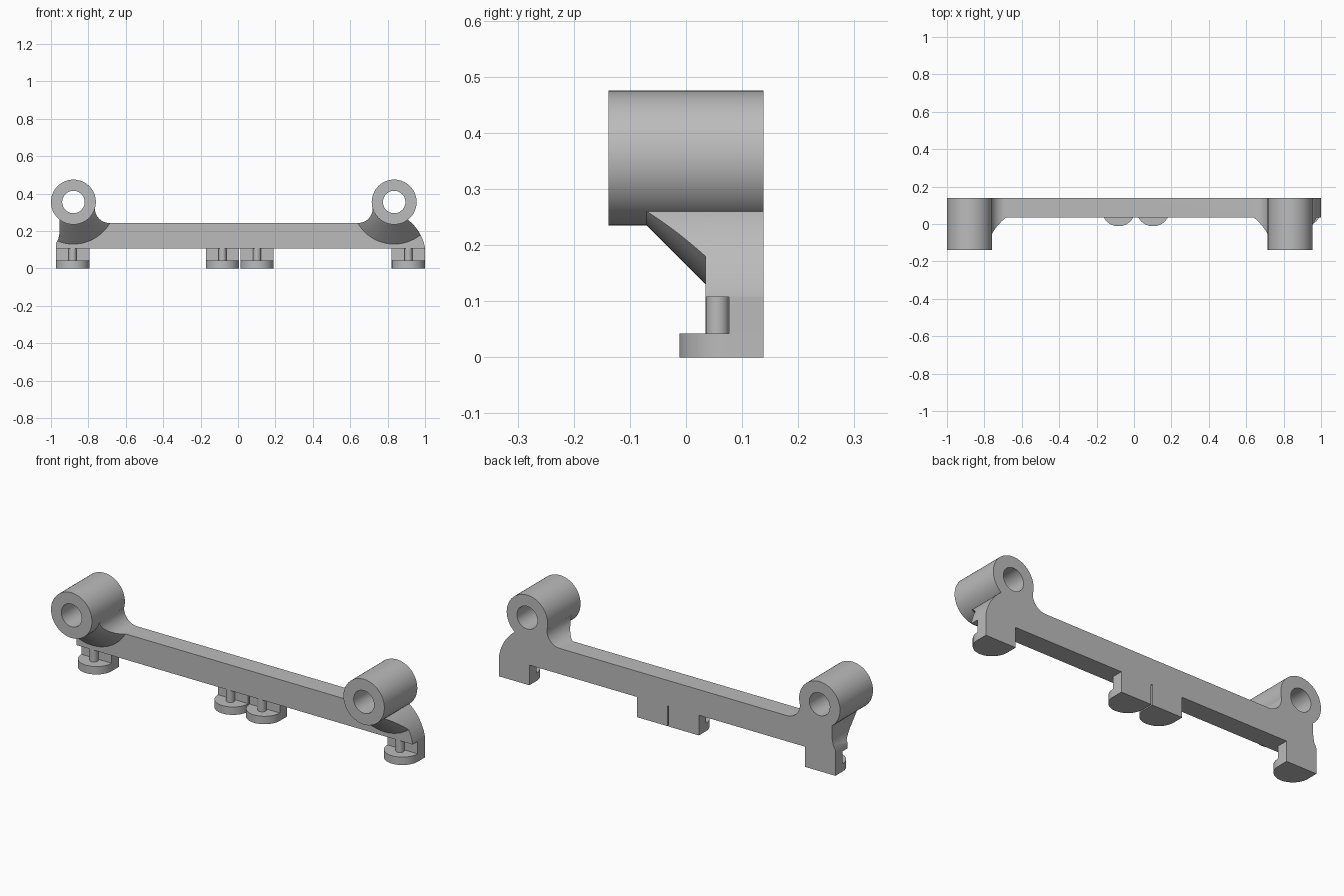
import bpy, bmesh
from math import cos, sin, radians, pi
from mathutils import Matrix, Vector

if "Cube" in bpy.data.objects:
    bpy.data.objects.remove(bpy.data.objects["Cube"], do_unlink=True)

grey = bpy.data.materials.new("plain grey")
grey.use_nodes = True
COLOUR = (0.5, 0.5, 0.5, 1)
grey.diffuse_color = COLOUR
grey.node_tree.nodes["Principled BSDF"].inputs["Base Color"].default_value = COLOUR

BACK, FACE, FRONT = 0.138, 0.035, -0.138
BEAM_LOW, BEAM_TOP = 0.107, 0.243
TUBE_Z, TUBE_R, BORE_R = 0.355, 0.12, 0.06
LEFT_X, RIGHT_X = 0.835, -0.88


def finish(name, bm):
    bmesh.ops.recalc_face_normals(bm, faces=bm.faces)
    mesh = bpy.data.meshes.new(name)
    bm.to_mesh(mesh)
    bm.free()
    obj = bpy.data.objects.new(name, mesh)
    bpy.context.collection.objects.link(obj)
    mesh.materials.append(grey)
    return obj


def arc(cx, cy, r, start, end, n=12):
    angles = [radians(start + (end - start) * i / n) for i in range(n + 1)]
    return [(cx + r * cos(a), cy + r * sin(a)) for a in angles]


def extrude(bm, points, offset):
    face = bm.faces.new([bm.verts.new(p) for p in points])
    new = bmesh.ops.extrude_face_region(bm, geom=[face])["geom"]
    moved = [v for v in new if isinstance(v, bmesh.types.BMVert)]
    bmesh.ops.translate(bm, verts=moved, vec=Vector(offset))


def prism(name, outline, y0, y1):
    bm = bmesh.new()
    extrude(bm, [(x, y0, z) for x, z in outline], (0, y1 - y0, 0))
    return finish(name, bm)


def round_y(name, x, y0, y1, r0, r1):
    # Cylinder or cone lying along y
    bm = bmesh.new()
    place = Matrix.Translation((x, (y0 + y1) / 2, TUBE_Z)) @ Matrix.Rotation(-pi / 2, 4, "X")
    bmesh.ops.create_cone(bm, cap_ends=True, segments=64, radius1=r0, radius2=r1,
                          depth=y1 - y0, matrix=place)
    return finish(name, bm)


def combine(target, tool, operation):
    mod = target.modifiers.new(operation.lower(), "BOOLEAN")
    mod.operation, mod.solver, mod.object = operation, "EXACT", tool
    bpy.context.view_layer.objects.active = target
    bpy.ops.object.modifier_apply(modifier=mod.name)
    bpy.data.objects.remove(tool, do_unlink=True)


def smooth(obj):
    bpy.ops.object.select_all(action="DESELECT")
    obj.select_set(True)
    bpy.context.view_layer.objects.active = obj
    bpy.ops.object.shade_smooth_by_angle(angle=radians(28))


# Beam outline with filleted necks that run up into the tubes
fillet = 0.077
outline = [(-0.973, BEAM_LOW), (1.0, BEAM_LOW)]
outline += arc(0.763, 0.068, 0.2405, 10, 53)
outline += [(LEFT_X, TUBE_Z)]
outline += arc(0.643, BEAM_TOP + fillet, fillet, 0, -90)
outline += arc(-0.688, BEAM_TOP + fillet, fillet, -90, -180)
outline += [(RIGHT_X, TUBE_Z), (-0.953, 0.27), (-0.954, 0.19), (-0.96, 0.16), (-0.973, 0.135)]
body = prism("beam_with_tubes", outline, FACE, BACK)

# Conical gussets, tubes, then the bores through everything
for x in (RIGHT_X, LEFT_X):
    gusset = round_y("gusset", x, -0.09, FACE + 0.01, 0.1, 0.235)
    combine(gusset, prism("gusset_limit", outline, -0.12, FACE + 0.03), "INTERSECT")
    combine(body, gusset, "UNION")
    combine(body, round_y("tube", x, FRONT, BACK, TUBE_R, TUBE_R), "UNION")
for x in (RIGHT_X, LEFT_X):
    combine(body, round_y("bore", x, -0.3, 0.3, BORE_R, BORE_R), "DIFFERENCE")
smooth(body)

# Clip feet: rounded base, rear block and a small round pin
MID_Y, BASE_TOP, HALF = 0.077, 0.042, 0.089
FEET = {"right_outer": -0.884, "right_inner": -0.083, "left_inner": 0.102, "left_outer": 0.911}
for side, x in FEET.items():
    bm = bmesh.new()
    base = arc(x, MID_Y, HALF, 180, 360, 32) + [(x + HALF, BACK), (x - HALF, BACK)]
    extrude(bm, [(px, py, 0) for px, py in base], (0, 0, BASE_TOP))
    block = [(x - HALF, MID_Y), (x + HALF, MID_Y), (x + HALF, BACK), (x - HALF, BACK)]
    extrude(bm, [(px, py, BASE_TOP) for px, py in block], (0, 0, BEAM_LOW - BASE_TOP))
    pin = arc(x, 0.056, 0.021, 0, 345, 23)
    extrude(bm, [(px, py, BASE_TOP) for px, py in pin], (0, 0, BEAM_LOW - BASE_TOP))
    smooth(finish(side + "_foot", bm))
